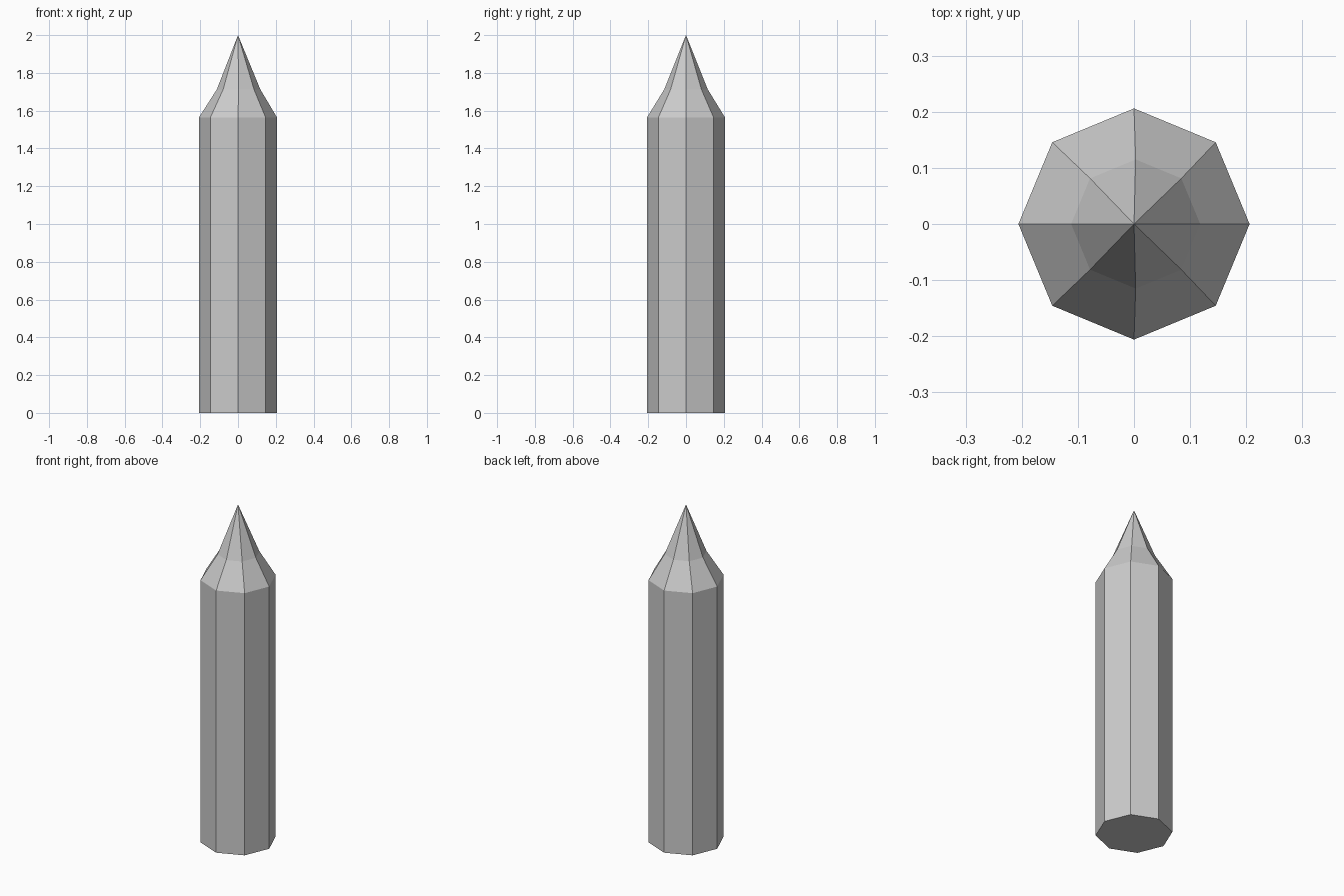
import bpy
import bmesh
from math import cos, sin, pi

SIDES = 8

cube = bpy.data.objects.get("Cube")
if cube:
    bpy.data.objects.remove(cube, do_unlink=True)

grey = bpy.data.materials.new("plain grey")
grey.use_nodes = True
colour = (0.6, 0.6, 0.6, 1)
grey.diffuse_color = colour
grey.node_tree.nodes["Principled BSDF"].inputs["Base Color"].default_value = colour

bm = bmesh.new()


def ring(radius, z, dx=0.0):
    """Octagon with its corners on the x and y axes."""
    return [bm.verts.new((dx + radius * cos(2 * pi * i / SIDES),
                          radius * sin(2 * pi * i / SIDES), z))
            for i in range(SIDES)]


# Shaft, shoulder and needle point, stacked as octagonal rings
base = ring(0.206, 0)
shoulder = ring(0.206, 1.565)
neck = ring(0.115, 1.713, 0.003)
tip = bm.verts.new((0, 0, 2))

bm.faces.new(base[::-1])
for i in range(SIDES):
    j = (i + 1) % SIDES
    for low, high in ((base, shoulder), (shoulder, neck)):
        bm.faces.new((low[i], low[j], high[j], high[i]))
    bm.faces.new((neck[i], neck[j], tip))
bmesh.ops.recalc_face_normals(bm, faces=bm.faces)

mesh = bpy.data.meshes.new("pointed_post")
bm.to_mesh(mesh)
bm.free()
mesh.materials.append(grey)
post = bpy.data.objects.new("pointed_post", mesh)
bpy.context.collection.objects.link(post)
